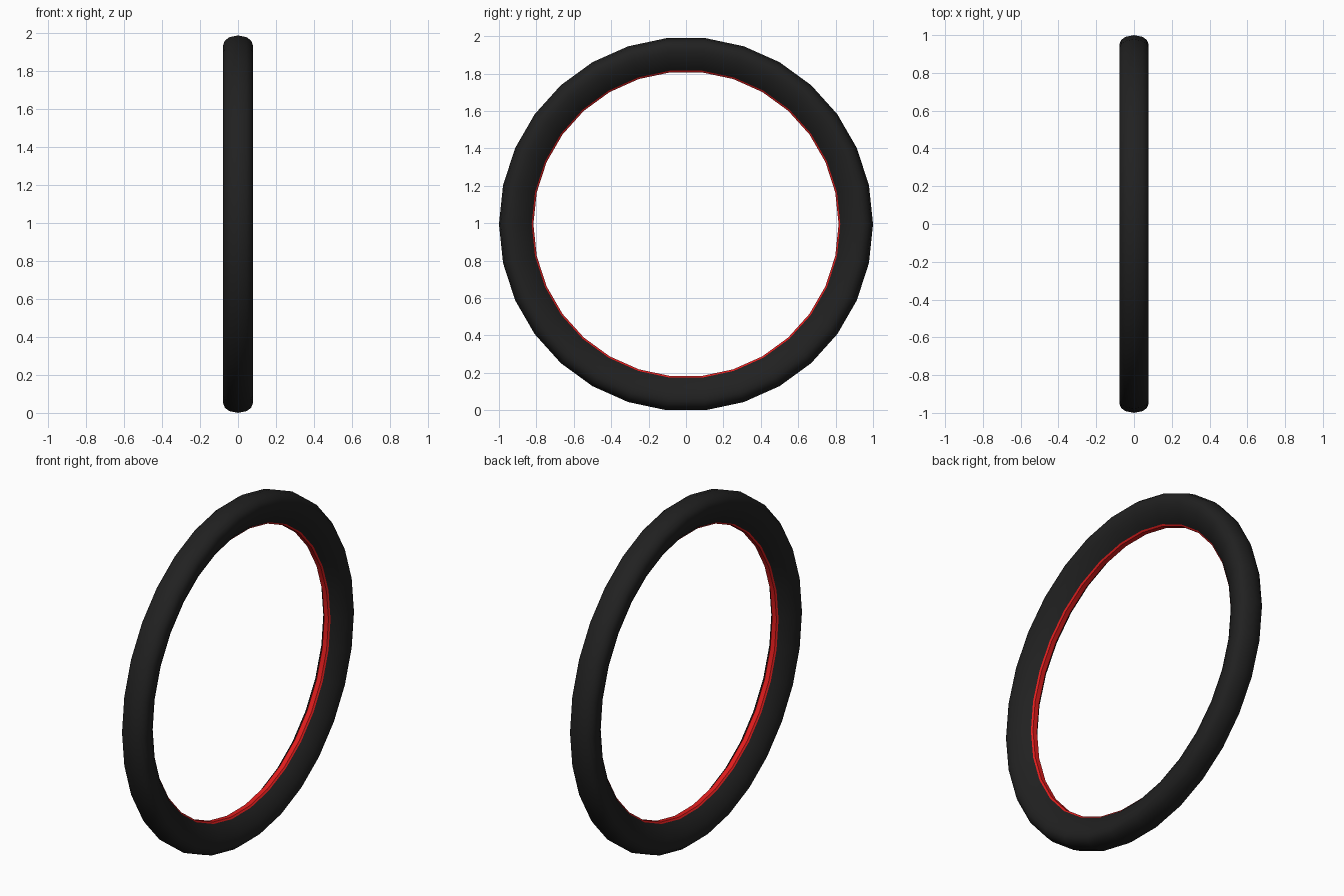
import bpy, math

if "Cube" in bpy.data.objects:
    bpy.data.objects.remove(bpy.data.objects["Cube"])

SEGS = 30
CENTRE_Z = math.cos(math.pi / SEGS)   # flat side rests on the ground


def ring(name, profile, colour):
    """Sweep an (x, radius) profile around the x axis."""
    verts, faces = [], []
    n = len(profile)
    for j in range(SEGS):
        a = 2 * math.pi * j / SEGS
        verts += [(x, r * math.cos(a), CENTRE_Z + r * math.sin(a)) for x, r in profile]
        k = (j + 1) % SEGS
        faces += [(j * n + i, k * n + i, k * n + i + 1, j * n + i + 1) for i in range(n - 1)]
    mesh = bpy.data.meshes.new(name)
    mesh.from_pydata(verts, [], faces)
    obj = bpy.data.objects.new(name, mesh)
    bpy.context.collection.objects.link(obj)
    mat = bpy.data.materials.new(name + "_material")
    mat.diffuse_color = colour
    mat.use_nodes = True
    mat.node_tree.nodes["Principled BSDF"].inputs["Base Color"].default_value = mat.diffuse_color
    mesh.materials.append(mat)
    bpy.ops.object.select_all(action='DESELECT')
    obj.select_set(True)
    bpy.context.view_layer.objects.active = obj
    bpy.ops.object.shade_smooth_by_angle(angle=math.radians(45))
    return obj


# Tyre: rounded tread, full sidewalls, tapering to the inner edge
half = [(0.021, 0.825), (0.038, 0.843), (0.055, 0.868), (0.070, 0.898),
        (0.077, 0.925), (0.078, 0.950), (0.069, 0.973), (0.045, 0.991)]
tyre_profile = [(-x, r) for x, r in half] + [(0, 1.0)] + half[::-1]
ring("tyre", tyre_profile, (0.015, 0.015, 0.015, 1))

# Red band lining the inner edge
ring("rim_band", [(0.021, 0.825), (0.014, 0.816), (-0.014, 0.816), (-0.021, 0.825)],
     (0.75, 0.012, 0.012, 1))
